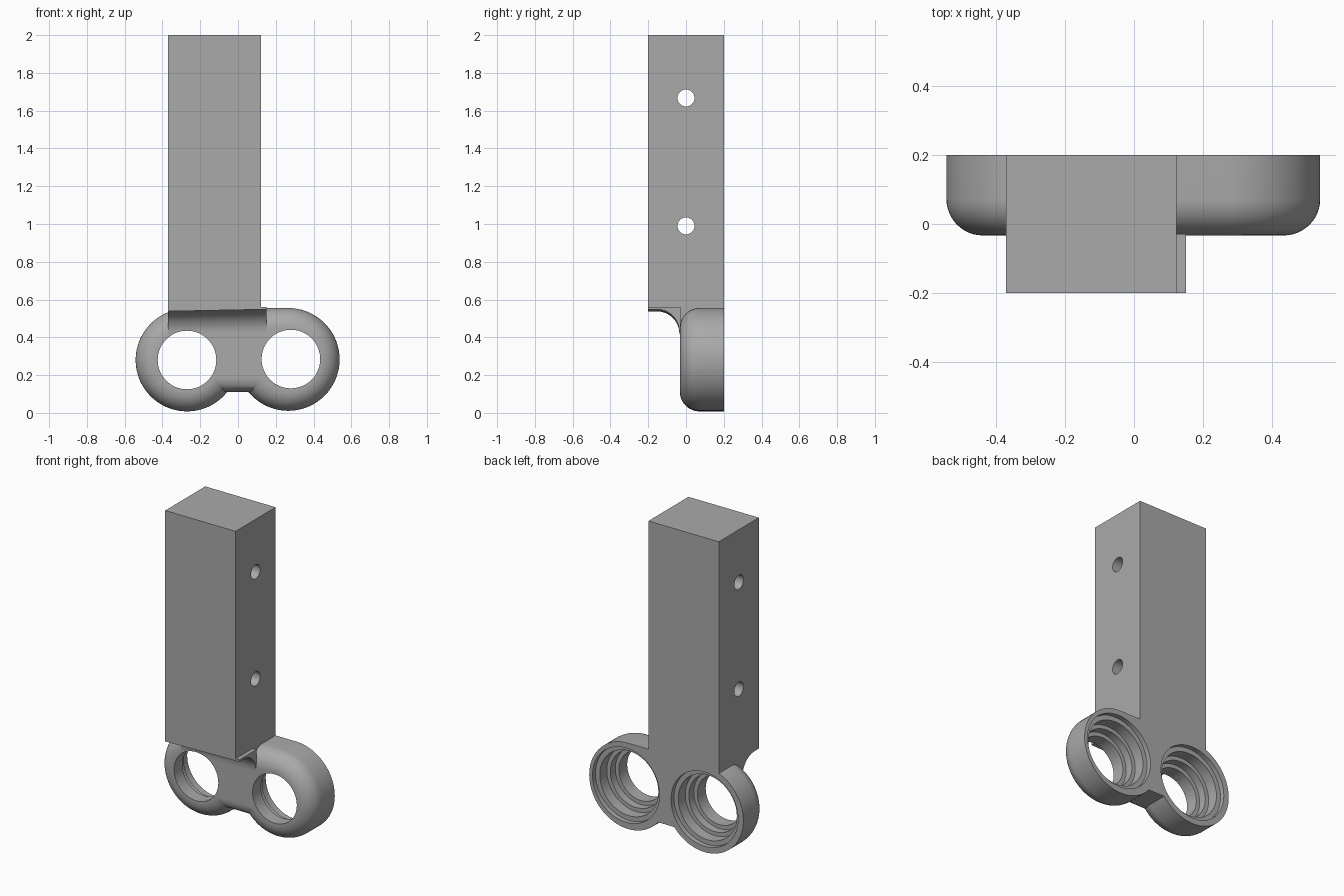
import bpy, bmesh
from math import sin, cos, pi, radians

if "Cube" in bpy.data.objects:
    bpy.data.objects.remove(bpy.data.objects["Cube"], do_unlink=True)

grey = bpy.data.materials.new("plain_grey")
grey.use_nodes = True
GREY = (0.4, 0.4, 0.4, 1)
grey.diffuse_color = GREY
grey.node_tree.nodes["Principled BSDF"].inputs["Base Color"].default_value = GREY

BACK, FRONT, RADIUS, ROUND = 0.2, -0.033, 0.272, 0.105
LEFT_X, RIGHT_X, RING_Z = 0.266, -0.27, 0.28


def finish(bm, name):
    bmesh.ops.recalc_face_normals(bm, faces=bm.faces)
    mesh = bpy.data.meshes.new(name)
    bm.to_mesh(mesh)
    bm.free()
    mesh.materials.append(grey)
    ob = bpy.data.objects.new(name, mesh)
    bpy.context.collection.objects.link(ob)
    return ob


def prism(name, profile, x0, x1, slope=0):
    """Extrude a (y, z) profile along x, optionally with sloping z."""
    bm = bmesh.new()
    face = bm.faces.new([bm.verts.new((x0, y, z)) for y, z in profile])
    new = bmesh.ops.extrude_face_region(bm, geom=[face])["geom"]
    for v in new:
        if isinstance(v, bmesh.types.BMVert):
            v.co.x = x1
            v.co.z += slope * (x1 - x0)
    return finish(bm, name)


def lathe(name, profile, x, z, steps=72):
    """Spin a (radius, y) profile about an axis along y and cap both ends."""
    bm = bmesh.new()
    angles = [2 * pi * i / steps for i in range(steps)]
    rows = [[bm.verts.new((x + r * cos(a), y, z + r * sin(a))) for a in angles]
            for r, y in profile]
    for a, b in zip(rows, rows[1:]):
        for i in range(steps):
            j = (i + 1) % steps
            bm.faces.new((a[i], a[j], b[j], b[i]))
    bm.faces.new(rows[0])
    bm.faces.new(rows[-1])
    return finish(bm, name)


def arc(cy, cz, r, start, end, n=12):
    return [(cy + r * cos(radians(start + (end - start) * i / n)),
             cz + r * sin(radians(start + (end - start) * i / n))) for i in range(n + 1)]


def combine(target, other, operation):
    mod = target.modifiers.new(operation.lower(), "BOOLEAN")
    mod.operation, mod.solver, mod.object = operation, "EXACT", other
    bpy.context.view_layer.objects.active = target
    bpy.ops.object.modifier_apply(modifier=mod.name)
    bpy.data.objects.remove(other, do_unlink=True)


# Tall block, stepped back at the bottom
bracket = prism("bracket", [(-0.2, 2), (-0.2, 0.55), (FRONT, 0.55), (FRONT, 0.45),
                            (BACK, 0.45), (BACK, 2)], -0.37, 0.123)

# Web joining the rings, with rounded front edges
web = prism("web", [(BACK, 0.555), *arc(FRONT + ROUND, 0.555 - ROUND, ROUND, 90, 180),
                    *arc(FRONT + 0.08, 0.19, 0.08, 180, 270), (BACK, 0.11)], RIGHT_X, LEFT_X)
combine(bracket, web, "UNION")

# Round housings with softened front rims
for x, z in ((RIGHT_X, RING_Z), (LEFT_X, 0.283)):
    rim = [(RADIUS, BACK), *arc(RADIUS - ROUND, FRONT + ROUND, ROUND, 0, -90)]
    combine(bracket, lathe("housing", rim, x, z), "UNION")

# Sloping concave brace under the front of the block
brace = prism("brace", [(FRONT + 0.004, 0.55), (-0.2, 0.55), (-0.2, 0.538),
                        *arc(-0.155, 0.418, 0.12, 90, 0), (FRONT + 0.004, 0.418)],
              -0.37, 0.15, 0.02)
combine(bracket, brace, "UNION")

# Stepped bores, widest at the back
for x, z in ((RIGHT_X, RING_Z), (0.28, 0.285)):
    bore = [(0.235, 0.3), (0.235, 0.17), (0.205, 0.17), (0.205, 0.1),
            (0.18, 0.1), (0.18, 0.05), (0.155, 0.05), (0.155, -0.3)]
    combine(bracket, lathe("bore", bore, x, z), "DIFFERENCE")

# Cross holes through the block
for z in (0.99, 1.667):
    combine(bracket, prism("cross_hole", arc(0, z, 0.045, 0, 350, 35), -0.5, 0.3), "DIFFERENCE")

bpy.ops.object.select_all(action="DESELECT")
bracket.select_set(True)
bpy.context.view_layer.objects.active = bracket
bpy.ops.object.shade_smooth_by_angle(angle=radians(30))
